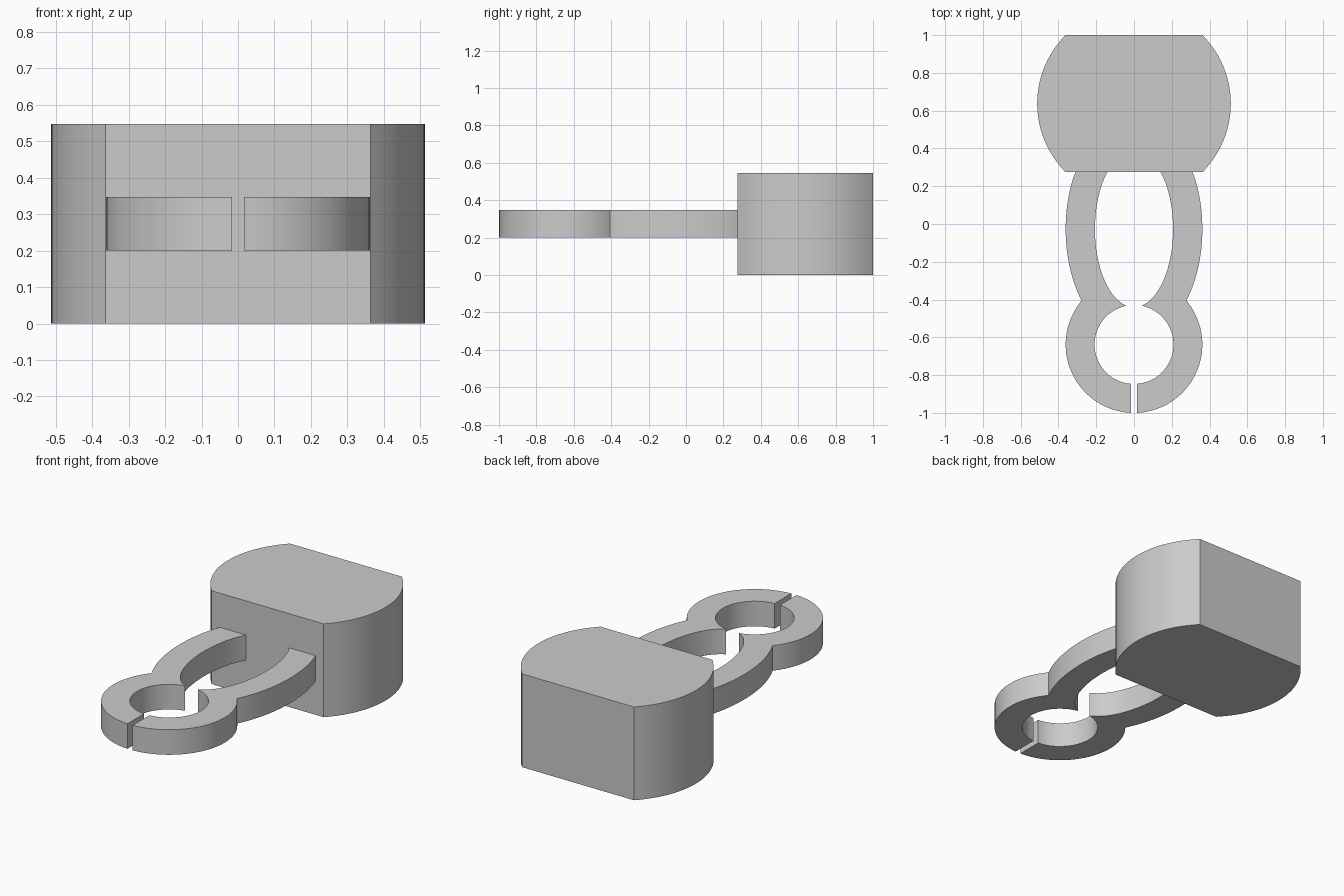
import bpy, bmesh, math

if "Cube" in bpy.data.objects:
    bpy.data.objects.remove(bpy.data.objects["Cube"])


def arc(p, q, cy, a, b, n=24):
    """Points on an ellipse centred at (0, cy), running from p to q."""
    t0 = math.atan2((p[1] - cy) / b, p[0] / a)
    t1 = math.atan2((q[1] - cy) / b, q[0] / a)
    mid = [t0 + (t1 - t0) * i / n for i in range(1, n)]
    return [p] + [(a * math.cos(t), cy + b * math.sin(t)) for t in mid] + [q]


def extrude(name, outline, z0, z1):
    """Solid prism from a counter-clockwise outline."""
    bm = bmesh.new()
    face = bm.faces.new([bm.verts.new((x, y, z0)) for x, y in outline])
    top = bmesh.ops.extrude_face_region(bm, geom=[face])["geom"]
    for v in top:
        if isinstance(v, bmesh.types.BMVert):
            v.co.z = z1
    bmesh.ops.recalc_face_normals(bm, faces=bm.faces)
    mesh = bpy.data.meshes.new(name)
    bm.to_mesh(mesh)
    bm.free()
    obj = bpy.data.objects.new(name, mesh)
    bpy.context.collection.objects.link(obj)
    bpy.ops.object.select_all(action="DESELECT")
    obj.select_set(True)
    bpy.context.view_layer.objects.active = obj
    bpy.ops.object.shade_smooth_by_angle(angle=math.radians(25))
    return obj


# Body block: cylinder trimmed flat at front and back
right = arc((0.3635, 0.275), (0.3635, 1.0), 0.6375, 0.5125, 0.5125)
extrude("body_block", right + [(-x, y) for x, y in reversed(right)], 0.0, 0.547)

# Clip arms: half ring at the tip flowing into half of an oval
RING_Y, OVAL_Y = -0.638, -0.027
waist, cusp = (0.2775, -0.4055), (0.042, -0.432)
outer = arc((0.017, -1.0), waist, RING_Y, 0.362, 0.362)
outer += arc(waist, (0.309, 0.275), OVAL_Y, 0.362, 0.59)[1:]
inner = arc((0.140, 0.275), cusp, OVAL_Y, 0.207, 0.413)
inner += arc(cusp, (0.017, -0.846), RING_Y, 0.209, 0.209)[1:]
arm = outer + inner
extrude("right_clip_arm", arm, 0.20, 0.347)
extrude("left_clip_arm", [(-x, y) for x, y in reversed(arm)], 0.20, 0.347)
